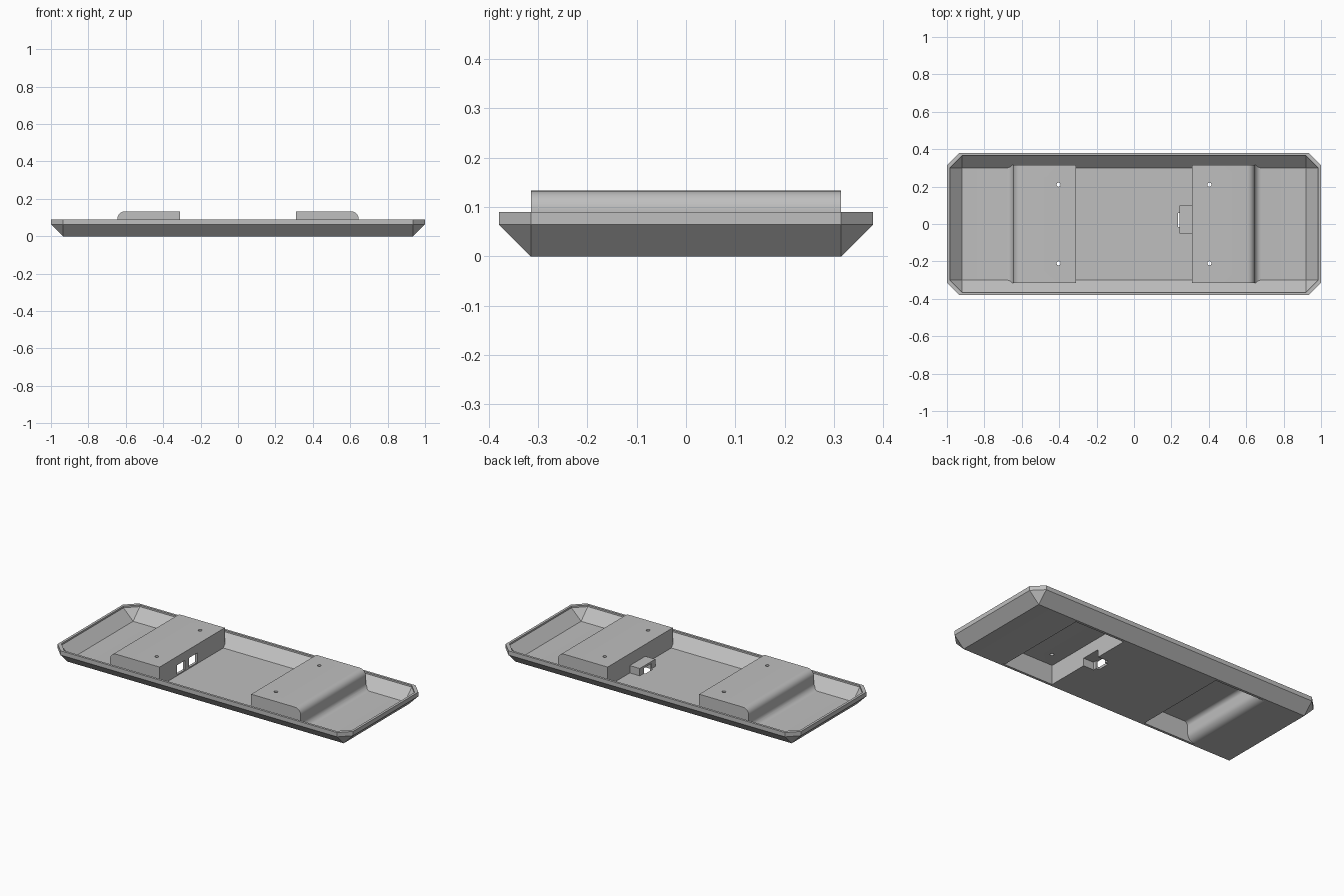
import bpy
import bmesh
from math import sin, cos, pi

cube = bpy.data.objects.get("Cube")
if cube:
    bpy.data.objects.remove(cube)

grey = bpy.data.materials.new("plain grey")
grey.use_nodes = True
grey.diffuse_color = (0.52, 0.52, 0.52, 1)
grey.node_tree.nodes["Principled BSDF"].inputs["Base Color"].default_value = grey.diffuse_color


def finish(bm, name):
    bmesh.ops.recalc_face_normals(bm, faces=bm.faces)
    mesh = bpy.data.meshes.new(name)
    bm.to_mesh(mesh)
    bm.free()
    mesh.materials.append(grey)
    obj = bpy.data.objects.new(name, mesh)
    bpy.context.collection.objects.link(obj)
    return obj


def dish(name, x, y, z0, z1, z2):
    """Rectangular base flaring at 45 degrees to a rim with cut corners."""
    bm = bmesh.new()
    flare = z1 - z0
    for sx in (-1, 1):
        for sy in (-1, 1):
            bm.verts.new((sx * x, sy * y, z0))
            for z in (z1, z2):
                bm.verts.new((sx * (x + flare), sy * y, z))
                bm.verts.new((sx * x, sy * (y + flare), z))
    bmesh.ops.convex_hull(bm, input=bm.verts)
    bmesh.ops.dissolve_limit(bm, angle_limit=0.02, verts=bm.verts, edges=bm.edges)
    return finish(bm, name)


def box(name, x, y, z):
    bm = bmesh.new()
    bmesh.ops.create_cube(bm, size=1)
    for v in bm.verts:
        v.co = [r[0] if c < 0 else r[1] for c, r in zip(v.co, (x, y, z))]
    return finish(bm, name)


def arc(cx, cz, r, a0, a1, steps=8):
    angles = [a0 + (a1 - a0) * i / steps for i in range(steps + 1)]
    return [(cx + r * cos(a), cz + r * sin(a)) for a in angles]


def hump(name, side, inset, y, bottom):
    """Raised block: upright inner wall, rounded outer shoulder, flared foot."""
    path = [(0.31 + inset, bottom), (0.68, bottom)]
    path += arc(0.68, 0.05, 0.035 + inset, 1.5 * pi, pi)
    path += arc(0.605, 0.093, 0.04 - inset, 0, pi / 2)
    path.append((0.31 + inset, 0.133 - inset))
    bm = bmesh.new()
    face = bm.faces.new([bm.verts.new((side * px, -y, pz)) for px, pz in path])
    ext = bmesh.ops.extrude_face_region(bm, geom=[face])
    moved = [g for g in ext["geom"] if isinstance(g, bmesh.types.BMVert)]
    bmesh.ops.translate(bm, verts=moved, vec=(0, 2 * y, 0))
    return finish(bm, name)


def peg(name, x, y, radius):
    bm = bmesh.new()
    bmesh.ops.create_cone(bm, cap_ends=True, segments=24, radius1=radius, radius2=radius, depth=0.08)
    bmesh.ops.translate(bm, verts=bm.verts, vec=(x, y, 0.13))
    return finish(bm, name)


def combine(target, tool, operation):
    bpy.context.view_layer.objects.active = target
    mod = target.modifiers.new(operation.lower(), "BOOLEAN")
    mod.operation = operation
    mod.solver = "EXACT"
    mod.object = tool
    bpy.ops.object.modifier_apply(modifier=mod.name)
    bpy.data.objects.remove(tool)


# Shallow tray shell
tray = dish("tray", 0.936, 0.315, 0, 0.064, 0.09)
combine(tray, dish("tray_hollow", 0.92, 0.30, 0.015, 0.08, 0.11), "DIFFERENCE")

# Raised blocks and the small cable hood
for side in (-1, 1):
    combine(tray, hump("raised_block", side, 0, 0.315, 0.005), "UNION")
combine(tray, box("cable_hood", (0.243, 0.318), (-0.05, 0.1), (0.006, 0.06)), "UNION")

# Pockets open underneath, with screw holes through their tops
for side in (-1, 1):
    combine(tray, hump("pocket", side, 0.015, 0.30, -0.02), "DIFFERENCE")
    for y in (-0.21, 0.21):
        combine(tray, peg("screw_hole", side * 0.403, y, 0.011), "DIFFERENCE")

# Cable passage through the hood
combine(tray, box("hood_hollow", (0.255, 0.34), (-0.036, 0.086), (-0.02, 0.047)), "DIFFERENCE")
combine(tray, box("hood_mouth", (0.234, 0.27), (-0.015, 0.06), (-0.02, 0.047)), "DIFFERENCE")

# Two windows in the inner wall of the other block
for y in ((-0.148, -0.069), (-0.03, 0.05)):
    combine(tray, box("wall_window", (-0.34, -0.30), y, (0.022, 0.08)), "DIFFERENCE")

bpy.ops.object.select_all(action="DESELECT")
tray.select_set(True)
bpy.context.view_layer.objects.active = tray
bpy.ops.object.shade_smooth_by_angle(angle=pi / 7)
